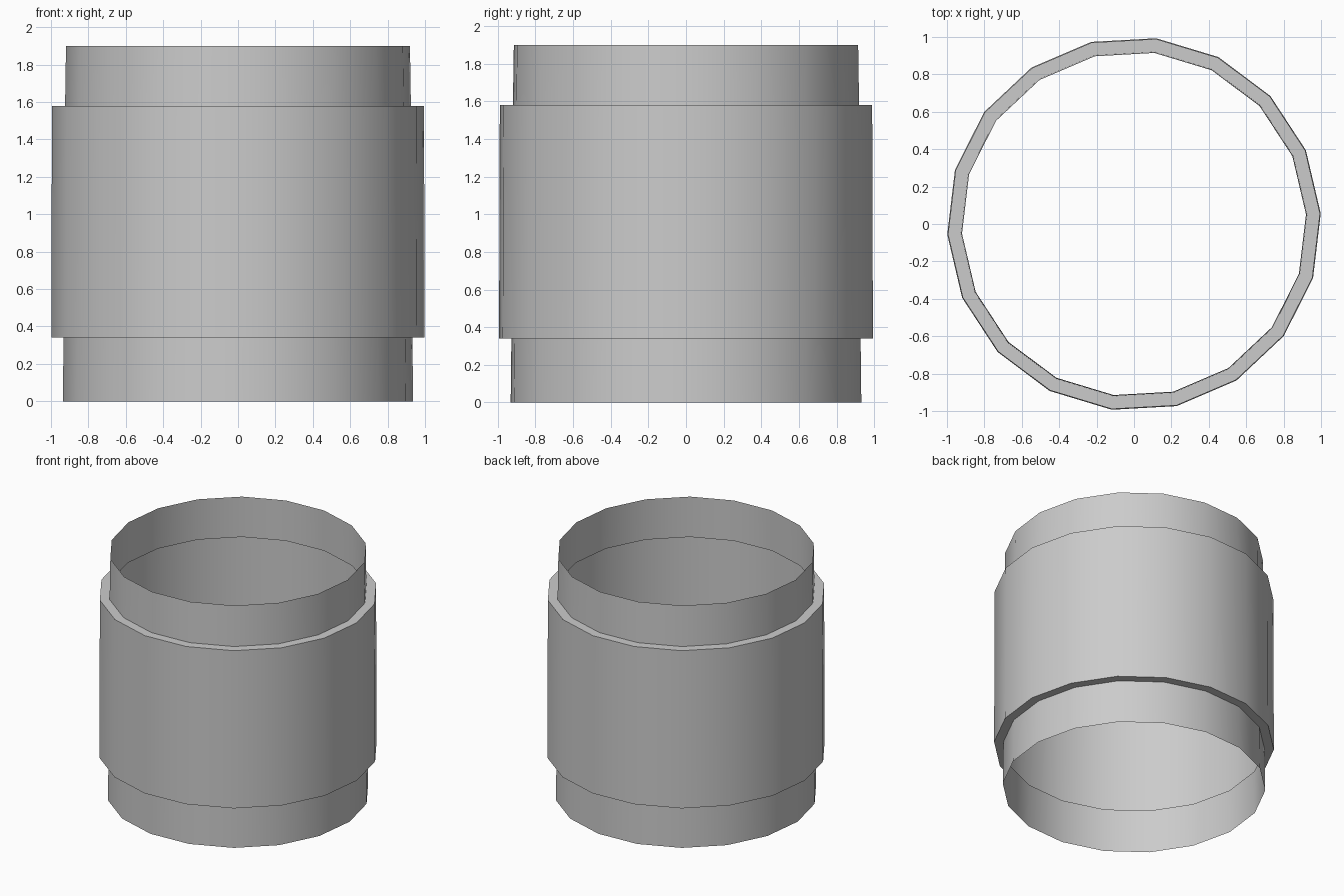
import bpy, bmesh, math

if "Cube" in bpy.data.objects:
    bpy.data.objects.remove(bpy.data.objects["Cube"])

SIDES = 18
START = math.radians(3.2)

# Single-walled open sleeve profile: (radius, height), bottom to top
profile = [(0.938, 0.0), (0.934, 0.34), (1.0, 0.34),
           (0.996, 1.58), (0.926, 1.58), (0.921, 1.9)]

# Revolve the profile into rings and bridge them
bm = bmesh.new()
rings = []
for r, z in profile:
    angles = [START + 2 * math.pi * i / SIDES for i in range(SIDES)]
    rings.append([bm.verts.new((r * math.cos(a), r * math.sin(a), z)) for a in angles])
for low, high in zip(rings, rings[1:]):
    for i in range(SIDES):
        j = (i + 1) % SIDES
        bm.faces.new((low[i], low[j], high[j], high[i]))

mesh = bpy.data.meshes.new("collar_sleeve")
bm.to_mesh(mesh)
bm.free()
sleeve = bpy.data.objects.new("collar_sleeve", mesh)
bpy.context.collection.objects.link(sleeve)

# Smooth around the tube, sharp at the steps
bpy.context.view_layer.objects.active = sleeve
sleeve.select_set(True)
bpy.ops.object.shade_smooth_by_angle(angle=math.radians(30))
